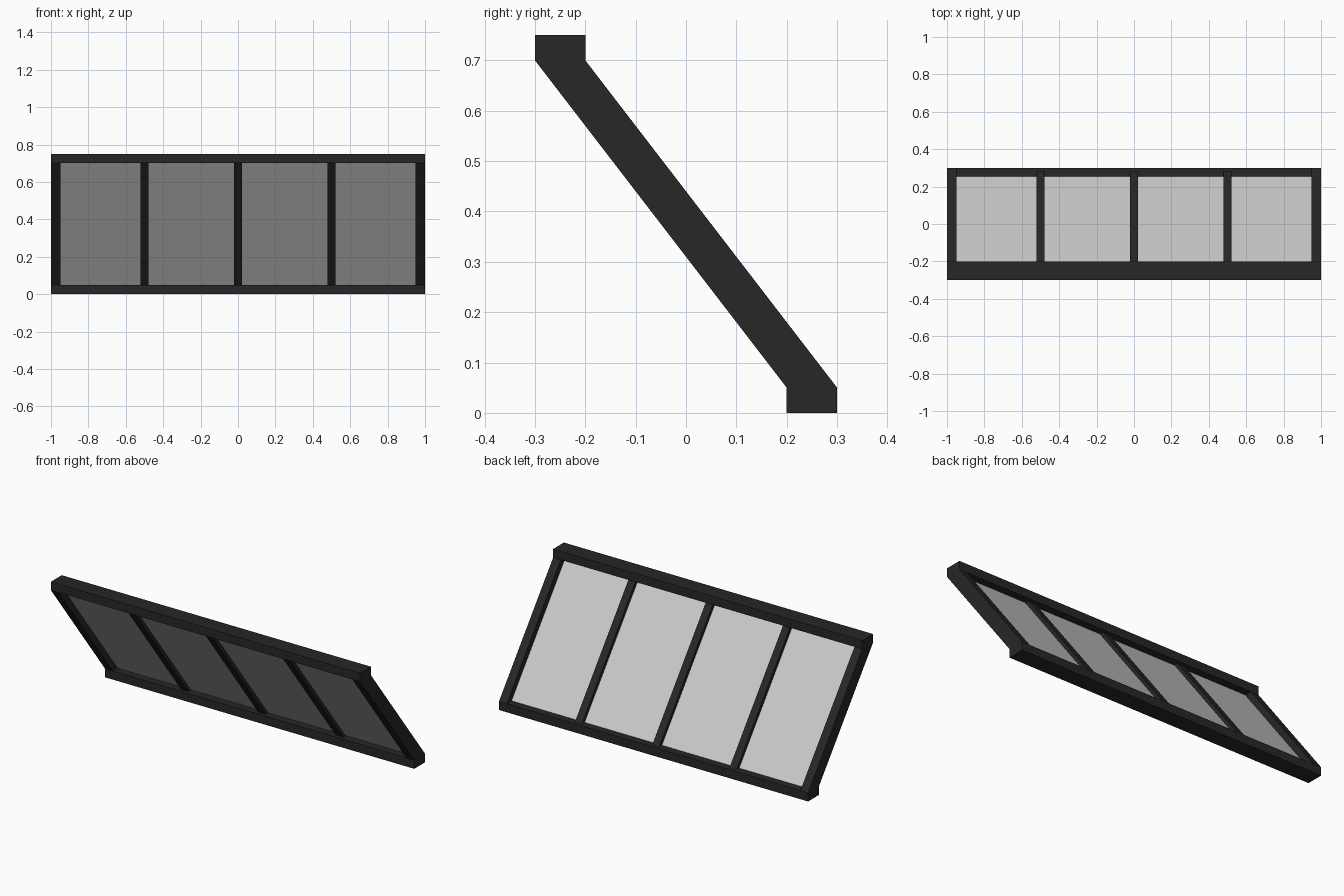
import bpy
import bmesh

if "Cube" in bpy.data.objects:
    bpy.data.objects.remove(bpy.data.objects["Cube"])

dark = bpy.data.materials.new("dark_frame")
dark.diffuse_color = (0.02, 0.02, 0.02, 1)
dark.use_nodes = True
dark.node_tree.nodes["Principled BSDF"].inputs["Base Color"].default_value = dark.diffuse_color

LOW_Z, HIGH_Z, TOP_Z = 0.05, 0.70, 0.75
REACH = 0.25            # y offset of the rail centres
SIDE_W, BAR_W = 0.05, 0.045


def prism(name, profile, x0, x1, material=None):
    """Extrude a (y, z) profile along x."""
    bm = bmesh.new()
    face = bm.faces.new([bm.verts.new((x0, y, z)) for y, z in profile])
    ext = bmesh.ops.extrude_face_region(bm, geom=[face])
    moved = [v for v in ext["geom"] if isinstance(v, bmesh.types.BMVert)]
    bmesh.ops.translate(bm, verts=moved, vec=(x1 - x0, 0, 0))
    bmesh.ops.recalc_face_normals(bm, faces=bm.faces[:])
    mesh = bpy.data.meshes.new(name)
    bm.to_mesh(mesh)
    bm.free()
    obj = bpy.data.objects.new(name, mesh)
    bpy.context.collection.objects.link(obj)
    if material:
        mesh.materials.append(material)
    return obj


def rect(y, half, z0, z1):
    return [(y - half, z0), (y + half, z0), (y + half, z1), (y - half, z1)]


def slope(half):
    """Slanted profile running from the low back rail to the high front rail."""
    return [(REACH - half, LOW_Z), (REACH + half, LOW_Z),
            (-REACH + half, HIGH_Z), (-REACH - half, HIGH_Z)]


# Horizontal rails
prism("bottom_rail", rect(REACH, 0.05, 0, LOW_Z), -1, 1, dark)
prism("top_rail", rect(-REACH, 0.05, HIGH_Z, TOP_Z), -1, 1, dark)

# Slanted side beams
prism("left_side_beam", slope(0.05), -1, -1 + SIDE_W, dark)
prism("right_side_beam", slope(0.05), 1 - SIDE_W, 1, dark)

# Glazing bars
bars = (-0.5, 0, 0.5)
for i, x in enumerate(bars):
    prism(f"glazing_bar_{i + 1}", slope(0.03), x - BAR_W / 2, x + BAR_W / 2, dark)

# Glass panes between the bars
starts = [-1 + SIDE_W] + [x + BAR_W / 2 for x in bars]
ends = [x - BAR_W / 2 for x in bars] + [1 - SIDE_W]
for i, (x0, x1) in enumerate(zip(starts, ends)):
    prism(f"glass_pane_{i + 1}", slope(0.005), x0, x1)
